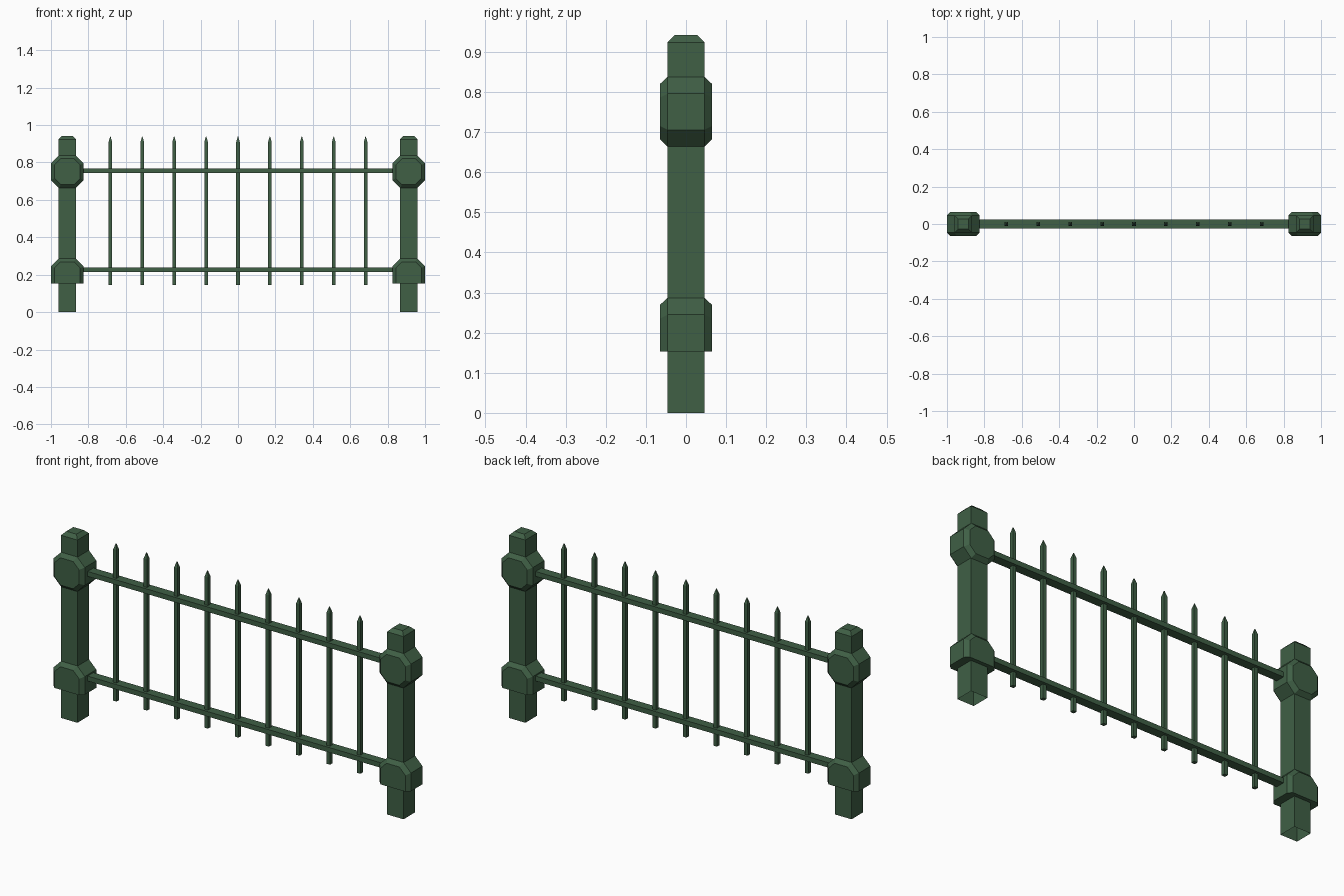
import bpy, bmesh

if "Cube" in bpy.data.objects:
    bpy.data.objects.remove(bpy.data.objects["Cube"])

green = bpy.data.materials.new("dark green paint")
green.diffuse_color = (0.05, 0.115, 0.06, 1)
green.use_nodes = True
green.node_tree.nodes["Principled BSDF"].inputs["Base Color"].default_value = green.diffuse_color


def loft(name, rings, cap_start=True):
    """Join equal-length rings of points with quads and cap the ends."""
    bm = bmesh.new()
    loops = [[bm.verts.new(p) for p in r] for r in rings]
    n = len(loops[0])
    for a, b in zip(loops, loops[1:]):
        for i in range(n):
            j = (i + 1) % n
            bm.faces.new((a[i], a[j], b[j], b[i]))
    if cap_start:
        bm.faces.new(loops[0][::-1])
    bm.faces.new(loops[-1])
    if cap_start:
        bmesh.ops.recalc_face_normals(bm, faces=bm.faces)
    mesh = bpy.data.meshes.new(name)
    bm.to_mesh(mesh)
    bm.free()
    mesh.materials.append(green)
    ob = bpy.data.objects.new(name, mesh)
    bpy.context.collection.objects.link(ob)
    return ob


def square(x, z, h):
    return [(x - h, -h, z), (x + h, -h, z), (x + h, h, z), (x - h, h, z)]


def collar(name, x, z, flat_bottom):
    """Octagonal block with bevelled front and back faces."""
    def ring(y, r):
        s = 0.045 * r / 0.0875
        pts = [(r, s), (s, r), (-s, r), (-r, s)]
        if flat_bottom:
            pts += [(-r, -0.047), (r, -0.047)]
        else:
            pts += [(-r, -s), (-s, -r), (s, -r), (r, -s)]
        return [(x + u, y, z + v) for u, v in pts]
    loft(name, [ring(-0.065, 0.069), ring(-0.046, 0.0875),
                ring(0.046, 0.0875), ring(0.065, 0.069)])


# Posts (open underneath) with their collars
for side, x in (("left", -0.9125), ("right", 0.9125)):
    loft(side + "_post", [square(x, 0, 0.046), square(x, 0.924, 0.046),
                          square(x, 0.942, 0.028)], cap_start=False)
    collar(side + "_upper_collar", x, 0.751, False)
    collar(side + "_lower_collar", x, 0.200, True)

# Horizontal rails
for name, z in (("upper_rail", 0.755), ("lower_rail", 0.226)):
    loft(name, [[(x, -0.023, z - 0.0125), (x, 0.023, z - 0.0125),
                 (x, 0.023, z + 0.0125), (x, -0.023, z + 0.0125)]
                for x in (-0.86, 0.86)])

# Pointed vertical bars
for i in range(9):
    x = (i - 4) * 0.1706
    loft("spiked_bar", [square(x, 0.145, 0.0095), square(x, 0.91, 0.0095),
                        square(x, 0.938, 0.0015)])
